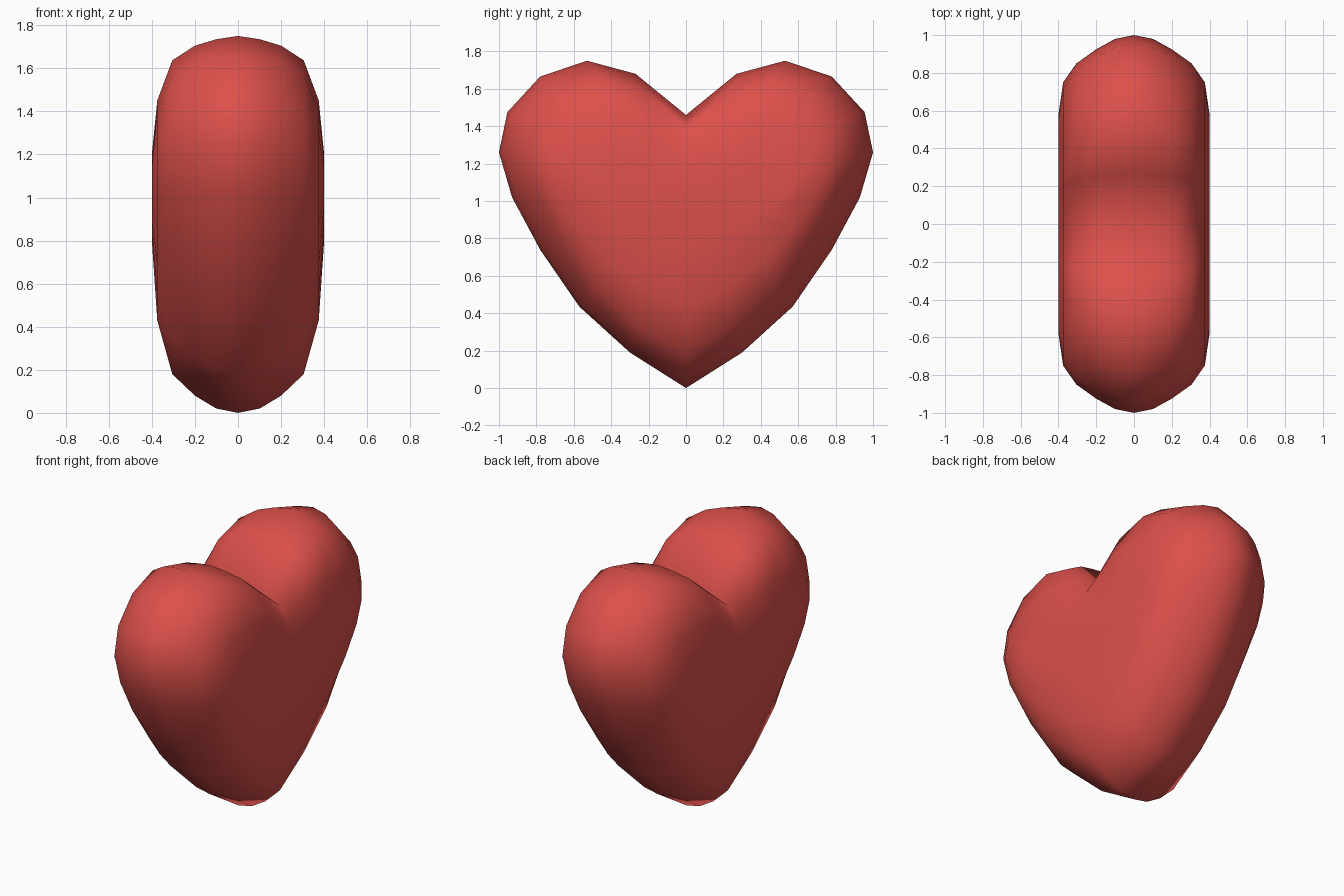
import bpy, bmesh

cube = bpy.data.objects.get("Cube")
if cube:
    bpy.data.objects.remove(cube, do_unlink=True)

# Heart outline, one half from notch to tip (y, z)
half = [(0, 1.46), (.27, 1.68), (.53, 1.75), (.78, 1.665), (.955, 1.475),
        (1, 1.26), (.93, 1.02), (.78, .74), (.57, .435), (.3, .19), (0, 0)]
outline = half + [(-y, z) for y, z in reversed(half[1:-1])]
HEIGHT = 1.75

# Rounded cross-section: x, width scale, bottom, top
steps = [(0, 1, 0, 1.75), (.1, .98, .02, 1.735), (.2, .925, .08, 1.705),
         (.305, .85, .18, 1.637), (.375, .75, .43, 1.45), (.4, .58, .8, 1.2)]
sections = [(-x, w, b, t) for x, w, b, t in reversed(steps[1:])] + steps

# Loft the outline through all sections
bm = bmesh.new()
rings = [[bm.verts.new((x, y * w, b + z / HEIGHT * (t - b))) for y, z in outline]
         for x, w, b, t in sections]
n = len(outline)
for low, high in zip(rings, rings[1:]):
    for i in range(n):
        j = (i + 1) % n
        bm.faces.new((low[i], low[j], high[j], high[i]))

# Close both flat sides
bm.faces.new(rings[0])
bm.faces.new(rings[-1])
bmesh.ops.recalc_face_normals(bm, faces=bm.faces)
for face in bm.faces:
    face.smooth = True

mesh = bpy.data.meshes.new("heart")
bm.to_mesh(mesh)
bm.free()
heart = bpy.data.objects.new("heart", mesh)
bpy.context.collection.objects.link(heart)

# Red colour
red = bpy.data.materials.new("red")
red.use_nodes = True
red.diffuse_color = (.72, .08, .07, 1)
red.node_tree.nodes["Principled BSDF"].inputs["Base Color"].default_value = red.diffuse_color
mesh.materials.append(red)
